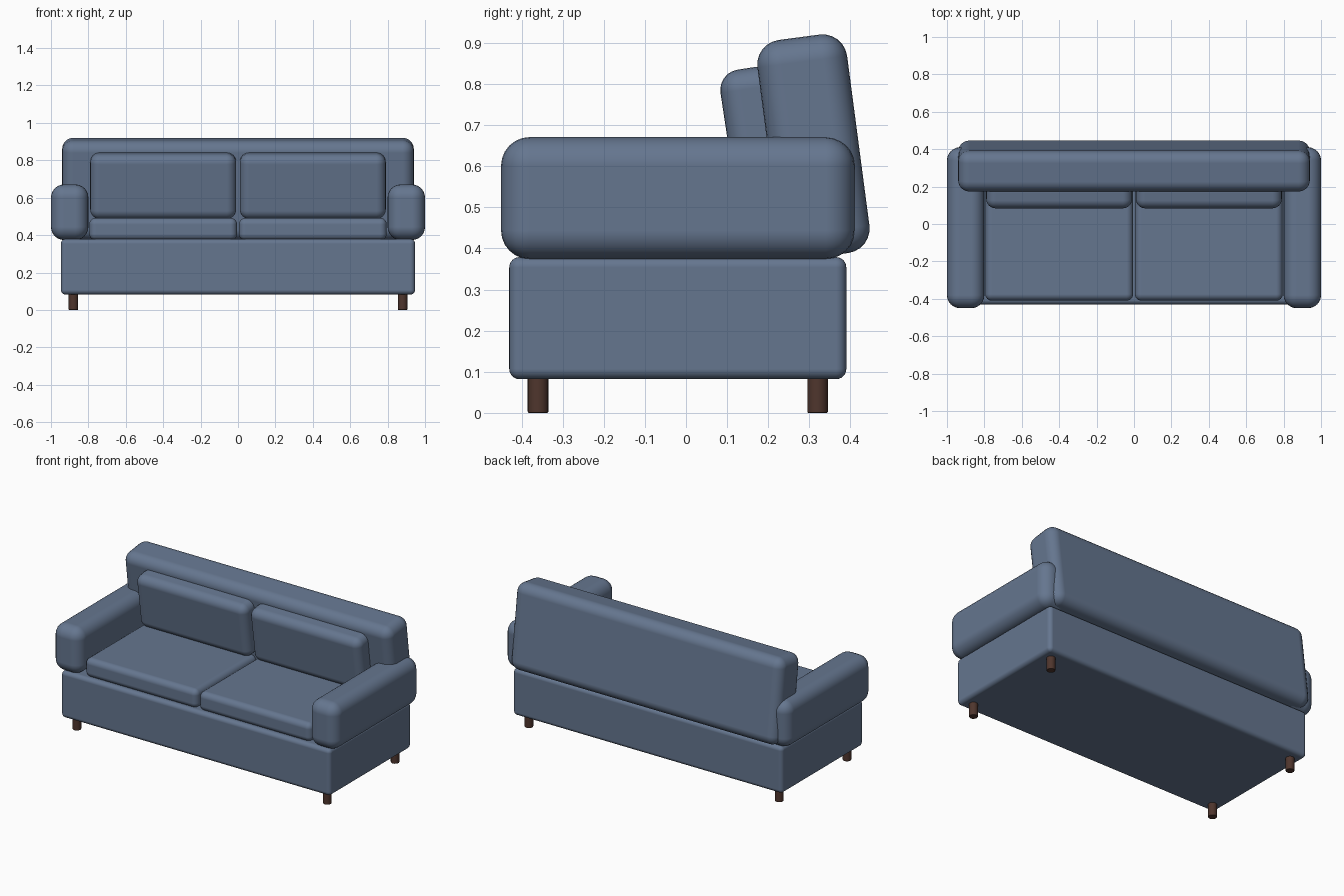
import bpy, bmesh, math
from mathutils import Matrix

if "Cube" in bpy.data.objects:
    bpy.data.objects.remove(bpy.data.objects["Cube"])


def material(name, rgb):
    m = bpy.data.materials.new(name)
    m.diffuse_color = (*rgb, 1)
    m.use_nodes = True
    m.node_tree.nodes["Principled BSDF"].inputs["Base Color"].default_value = m.diffuse_color
    return m


fabric = material("blue grey fabric", (0.130, 0.181, 0.275))
wood = material("dark brown wood", (0.078, 0.036, 0.026))


def finish(name, bm, loc, mat, bevel, segments, tilt=0.0):
    me = bpy.data.meshes.new(name)
    bm.to_mesh(me)
    bm.free()
    for p in me.polygons:
        p.use_smooth = True
    me.materials.append(mat)
    ob = bpy.data.objects.new(name, me)
    bpy.context.collection.objects.link(ob)
    ob.location = loc
    ob.rotation_euler.x = tilt
    mod = ob.modifiers.new("rounding", 'BEVEL')
    mod.width = bevel
    mod.segments = segments
    mod.limit_method = 'ANGLE'
    mod.angle_limit = math.radians(40)
    mod.harden_normals = True
    return ob


def padded_box(name, size, loc, bevel, tilt=0.0):
    bm = bmesh.new()
    bmesh.ops.create_cube(bm, size=1, matrix=Matrix.Diagonal((*size, 1)))
    return finish(name, bm, loc, fabric, bevel, 6, tilt)


def leg(name, x, y):
    bm = bmesh.new()
    bmesh.ops.create_cone(bm, cap_ends=True, segments=24, radius1=0.025,
                          radius2=0.025, depth=0.09)
    return finish(name, bm, (x, y, 0.045), wood, 0.003, 2)


# Base and leaning backrest
padded_box("base", (1.894, 0.82, 0.297), (0, -0.02, 0.2305), 0.025)
padded_box("backrest", (1.88, 0.22, 0.536), (0, 0.31, 0.648), 0.06, math.radians(7.5))

# Arms, cushions and legs on both sides
for side, s in (("left", -1), ("right", 1)):
    padded_box(side + "_arm", (0.20, 0.86, 0.297), (s * 0.90, -0.02, 0.5225), 0.07)
    padded_box(side + "_seat_cushion", (0.79, 0.62, 0.12), (s * 0.40, -0.10, 0.432), 0.035)
    padded_box(side + "_back_cushion", (0.78, 0.14, 0.352), (s * 0.40, 0.172, 0.664),
               0.05, math.radians(8.6))
    leg(side + "_front_leg", s * 0.88, -0.36)
    leg(side + "_back_leg", s * 0.88, 0.32)
